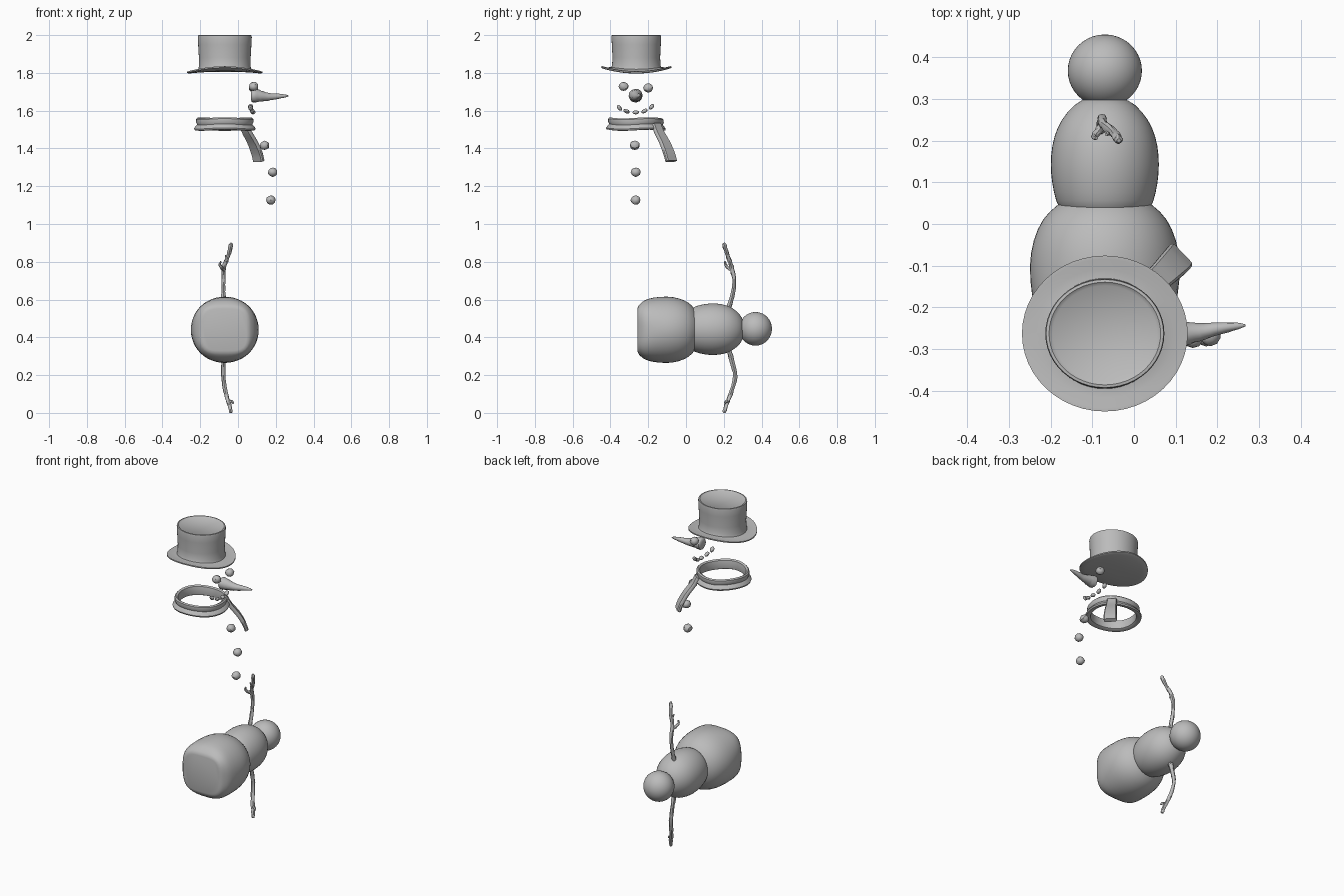
import bpy, bmesh, math, random
from mathutils import Vector

if "Cube" in bpy.data.objects:
    bpy.data.objects.remove(bpy.data.objects["Cube"])

random.seed(4)
CX, HY = -0.07, -0.265          # body axis x, hat/scarf axis y
grey = bpy.data.materials.new("plain grey")
grey.diffuse_color = (0.5, 0.5, 0.5, 1)
grey.use_nodes = True
grey.node_tree.nodes["Principled BSDF"].inputs["Base Color"].default_value = grey.diffuse_color


def finish(name, bm, angle=40):
    bmesh.ops.recalc_face_normals(bm, faces=bm.faces)
    me = bpy.data.meshes.new(name)
    bm.to_mesh(me)
    bm.free()
    me.materials.append(grey)
    ob = bpy.data.objects.new(name, me)
    bpy.context.collection.objects.link(ob)
    bpy.ops.object.select_all(action='DESELECT')
    ob.select_set(True)
    bpy.context.view_layer.objects.active = ob
    bpy.ops.object.shade_smooth_by_angle(angle=math.radians(angle))
    return ob


def loft(name, rings, loop=False, angle=40):
    """Skin a list of point rings; cap the ends unless the rings loop."""
    bm = bmesh.new()
    vs = [[bm.verts.new(p) for p in r] for r in rings]
    n = len(vs[0])
    pairs = list(zip(vs, vs[1:])) + ([(vs[-1], vs[0])] if loop else [])
    for a, b in pairs:
        for i in range(n):
            j = (i + 1) % n
            bm.faces.new((a[i], a[j], b[j], b[i]))
    if not loop:
        bm.faces.new(vs[0])
        bm.faces.new(vs[-1])
    return finish(name, bm, angle)


def angles(n):
    return [2 * math.pi * i / n for i in range(n)]


def smooth_path(pts, steps=4):
    """Catmull-Rom resampling of (position..., radius) tuples."""
    p = [Vector(q) for q in pts]
    p = [2 * p[0] - p[1]] + p + [2 * p[-1] - p[-2]]
    out = []
    for i in range(1, len(p) - 2):
        a, b, c, d = p[i - 1:i + 3]
        for s in range(steps):
            t = s / steps
            out.append(0.5 * (2 * b + (c - a) * t + (2 * a - 5 * b + 4 * c - d) * t * t
                              + (3 * b - a - 3 * c + d) * t ** 3))
    return out + [p[-2]]


def tube(name, pts, sides=8, rough=0.0, steps=4):
    path = smooth_path(pts, steps)
    pos = [Vector(q[:3]) for q in path]
    rings = []
    for k, q in enumerate(path):
        d = (pos[min(k + 1, len(pos) - 1)] - pos[max(k - 1, 0)]).normalized()
        u = d.cross(Vector((0, 1, 0.1))).normalized()
        v = d.cross(u)
        rings.append([pos[k] + (u * math.cos(t) + v * math.sin(t)) * q[3]
                      * (1 + random.uniform(-rough, rough)) for t in angles(sides)])
    return loft(name, rings)


# Snow balls, lying along y; the large one has a squarish flat base
def ball(name, prof, cz, fx, fz):
    rings = []
    for y, r, e in prof:
        ring = []
        for t in angles(48):
            c, s = math.cos(t), math.sin(t)
            k = r / (abs(c) ** e + abs(s) ** e) ** (1 / e)
            ring.append((CX + k * c * fx, y, cz + k * s * fz))
        rings.append(ring)
    return loft(name, rings, angle=60)


ball("bottom_snowball", smooth_path([
    (-.257, .113, 4), (-.252, .128, 3.6), (-.24, .142, 3.1), (-.215, .16, 2.6), (-.17, .173, 2.2),
    (-.1, .178, 2), (-.04, .169, 2), (.01, .147, 2), (.045, .113, 2), (.07, .07, 2),
    (.08, .01, 2)], 2), .44, 1.01, .985)
ball("middle_snowball", smooth_path([
    (.02, .09, 2), (.04, .111, 2), (.075, .123, 2), (.12, .13, 2), (.165, .13, 2), (.21, .122, 2),
    (.25, .104, 2), (.285, .074, 2), (.303, .04, 2), (.308, .005, 2)], 2), .443, .99, 1.04)
ball("head_snowball", [(.368 - .087 * math.cos(a), .089 * math.sin(a), 2)
                       for a in [math.pi * (i + .3) / 20.6 for i in range(21)]], .445, 1, 1)

# Stick arms with twigs
tube("upper_arm", [(-.077, .215, .52, .014), (-.077, .245, .62, .011), (-.077, .255, .7, .01),
                   (-.074, .24, .775, .012), (-.052, .222, .83, .01), (-.038, .204, .885, .011),
                   (-.036, .2, .9, .005)], rough=.15)
tube("upper_twig", [(-.075, .243, .755, .009), (-.086, .222, .768, .009),
                    (-.096, .21, .785, .007), (-.09, .206, .802, .004)], rough=.15)
tube("upper_small_twig", [(-.06, .23, .8, .008), (-.062, .218, .82, .006),
                          (-.066, .214, .835, .003)], rough=.15)
tube("lower_arm", [(-.077, .22, .36, .014), (-.077, .242, .28, .012), (-.077, .26, .19, .011),
                   (-.064, .236, .1, .011), (-.046, .215, .045, .011), (-.038, .203, .006, .009),
                   (-.037, .201, 0, .004)], rough=.15)
tube("lower_twig", [(-.05, .22, .06, .008), (-.034, .212, .06, .008),
                    (-.024, .206, .05, .004)], rough=.15)

# Top hat: crown, saddle-curved brim and closed underside in one profile (radius, z, brim bend)
hat = []
for r, z, bend in [(.125, 1.993, 0), (.134, 2.0, 0), (.141, 1.999, 0), (.143, 1.99, 0),
                   (.141, 1.95, 0), (.137, 1.88, 0), (.137, 1.835, .2), (.141, 1.824, .4),
                   (.165, 1.819, .65), (.19, 1.82, .95), (.199, 1.819, 1), (.199, 1.812, 1),
                   (.19, 1.808, .95), (.165, 1.807, .65), (.13, 1.806, .3), (.06, 1.806, 0)]:
    hat.append([(CX + r * math.cos(t), HY + .002 + r * (.94 - .02 * (bend == 0)) * math.sin(t),
                 z + bend * (.016 * math.sin(t) ** 2 - .012 * math.cos(t) ** 2))
                for t in angles(48)])
loft("top_hat", hat, angle=45)

# Scarf ring with a fold, and its hanging tail
scarf = []
for r, z in [(.144, 1.562), (.151, 1.555), (.152, 1.54), (.146, 1.527), (.155, 1.518),
             (.163, 1.506), (.16, 1.498), (.147, 1.496), (.132, 1.504), (.128, 1.53),
             (.133, 1.556)]:
    scarf.append([(CX + r * math.cos(t), HY + r * .97 * math.sin(t),
                   z + .003 * math.sin(3 * t)) for t in angles(48)])
loft("scarf_ring", scarf, loop=True)

tail = []
w, out = Vector((.69, -.72, 0)), Vector((.72, .69, 0))
for q in smooth_path([(.03, -.158, 1.53, .028), (.047, -.142, 1.487, .03), (.078, -.112, 1.43, .034),
                      (.1, -.09, 1.375, .037), (.11, -.078, 1.333, .037)]):
    c = Vector(q[:3])
    tail.append([c + w * q[3] * a + (out + Vector((0, 0, .4))) * b for a, b in
                 [(-1, -.005), (-1, .005), (-.85, .011), (.85, .011),
                  (1, .005), (1, -.005), (.85, -.011), (-.85, -.011)]])
loft("scarf_tail", tail)

# Carrot nose
tube("carrot_nose", [(.068, -.267, 1.68, .02), (.076, -.267, 1.68, .036), (.1, -.266, 1.679, .034),
                     (.13, -.263, 1.675, .027), (.17, -.257, 1.673, .019),
                     (.21, -.25, 1.676, .014), (.25, -.245, 1.678, .008),
                     (.268, -.243, 1.678, .002)], sides=12, rough=.06, steps=3)


# Coal lumps: eyes, mouth and buttons
def lump(name, loc, size, tilt=0):
    bm = bmesh.new()
    bmesh.ops.create_icosphere(bm, subdivisions=2, radius=1)
    for v in bm.verts:
        p = v.co * random.uniform(.92, 1.04)
        y, z = p.y * size[1], p.z * size[2]
        c, s = math.cos(tilt), math.sin(tilt)
        v.co = Vector(loc) + Vector((p.x * size[0], y * c - z * s, y * s + z * c))
    finish(name, bm, 30)


for i, (y, z) in enumerate([(-.33, 1.728), (-.2, 1.721)]):
    lump(f"eye_{i + 1}", (.083, y, z), (.026, .027, .025))
for i, (x, y, z, t) in enumerate([(.066, -.352, 1.615, -.9), (.076, -.315, 1.597, -.4),
                                  (.08, -.266, 1.591, 0), (.076, -.22, 1.598, .5),
                                  (.066, -.182, 1.621, .9)]):
    lump(f"mouth_{i + 1}", (x, y, z), (.013, .018, .011), t)
for i, (x, y, z) in enumerate([(.141, -.271, 1.416), (.184, -.266, 1.274), (.174, -.267, 1.126)]):
    lump(f"button_{i + 1}", (x, y, z), (.026, .027, .025))
